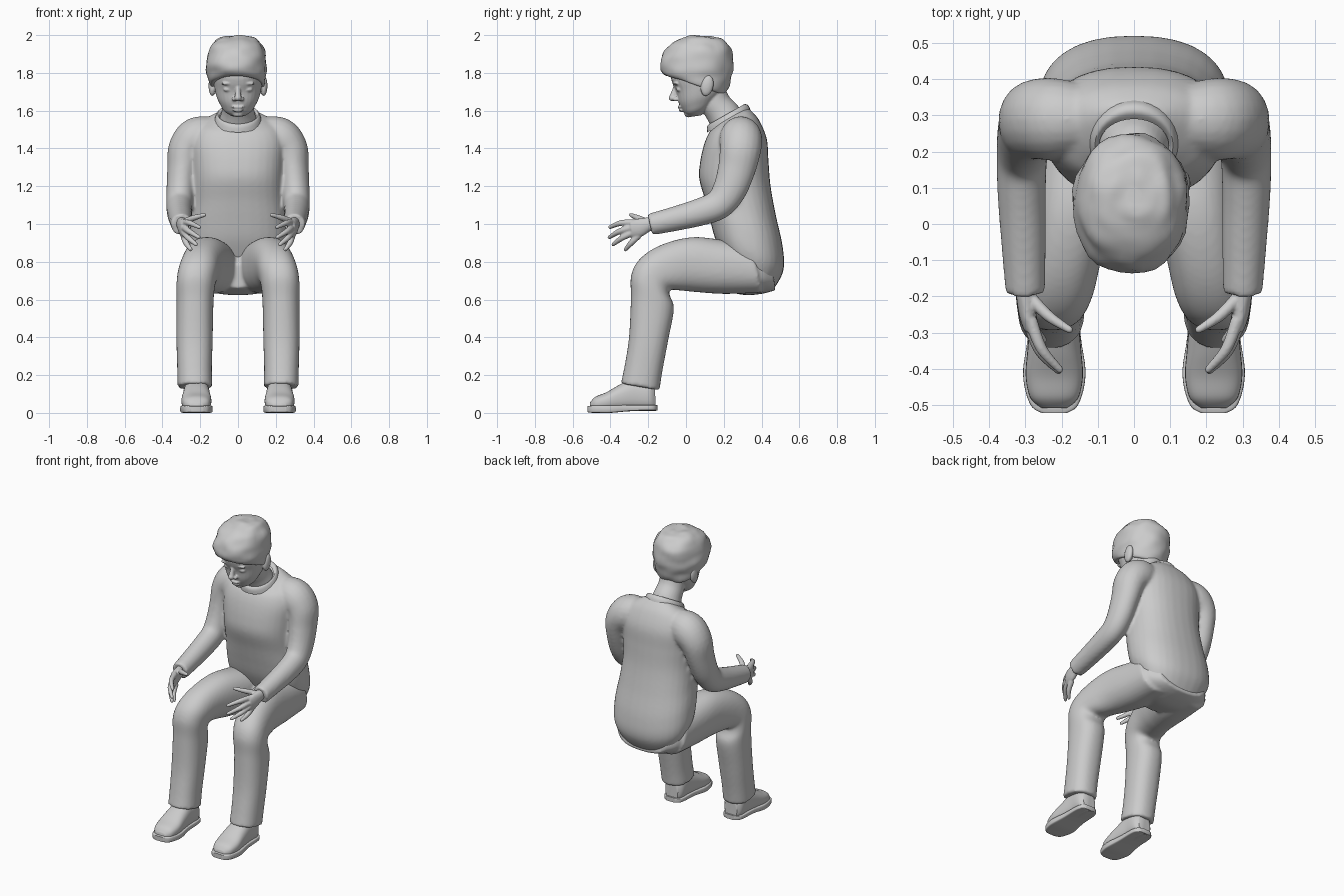
import bpy, bmesh, math
from mathutils import Vector, Matrix, noise

SEG = 32


def dense(rows, n=6):
    """Catmull-Rom interpolation of parameter rows."""
    out = []
    for i in range(len(rows) - 1):
        a, b, c, d = (rows[max(i - 1, 0)], rows[i], rows[i + 1], rows[min(i + 2, len(rows) - 1)])
        for k in range(n):
            t = k / n
            out.append([0.5 * (2 * q + (r - p) * t + (2 * p - 5 * q + 4 * r - s) * t * t
                               + (3 * q - p - 3 * r + s) * t ** 3) for p, q, r, s in zip(a, b, c, d)])
    return out + [list(rows[-1])]


def skin(bm, loops, cap=True):
    rings = [[bm.verts.new(p) for p in loop] for loop in loops]
    for a, b in zip(rings, rings[1:]):
        for i in range(len(a)):
            j = (i + 1) % len(a)
            bm.faces.new((a[i], a[j], b[j], b[i]))
    if cap:
        bm.faces.new(rings[0])
        bm.faces.new(rings[-1])


def loft(bm, rows, side=1, p=2.0, cap=True, n=6):
    """Rows: front y, front z, back y, back z, centre x, half width."""
    loops = []
    for fy, fz, by, bz, cx, w in dense(rows, n):
        loop = []
        for k in range(SEG):
            a = 2 * math.pi * k / SEG
            c, s = (math.copysign(abs(v) ** (2 / p), v) for v in (math.cos(a), math.sin(a)))
            loop.append((side * (cx + w * s), (fy + by) / 2 + (fy - by) / 2 * c,
                         (fz + bz) / 2 + (fz - bz) / 2 * c))
        loops.append(loop)
    skin(bm, loops, cap)


def tube(bm, rows, up, side=1):
    """Rows: x, y, z, radius along 'up', radius across it."""
    rows = dense(rows, 5)
    pts = [Vector(r[:3]) for r in rows]
    u, loops = Vector(up), []
    for i, r in enumerate(rows):
        t = (pts[min(i + 1, len(pts) - 1)] - pts[max(i - 1, 0)]).normalized()
        u = (u - t * u.dot(t)).normalized()
        v = t.cross(u)
        loop = []
        for k in range(20):
            a = 2 * math.pi * k / 20
            q = pts[i] + u * r[3] * math.cos(a) + v * r[4] * math.sin(a)
            loop.append((side * q.x, q.y, q.z))
        loops.append(loop)
    skin(bm, loops)


def ball(bm, loc, radii, tilt=0.0):
    m = Matrix.Translation(loc) @ Matrix.Rotation(tilt, 4, 'X') @ Matrix.Diagonal((*radii, 1))
    bmesh.ops.create_uvsphere(bm, u_segments=20, v_segments=12, radius=1, matrix=m)


def finish(name, bm, voxel=0, smooth=0):
    bmesh.ops.recalc_face_normals(bm, faces=bm.faces[:])
    me = bpy.data.meshes.new(name)
    bm.to_mesh(me)
    bm.free()
    me.polygons.foreach_set("use_smooth", [True] * len(me.polygons))
    me.set_sharp_from_angle(angle=math.radians(50))
    ob = bpy.data.objects.new(name, me)
    bpy.context.collection.objects.link(ob)
    if voxel:
        mod = ob.modifiers.new("fuse", 'REMESH')
        mod.mode, mod.voxel_size, mod.use_smooth_shade = 'VOXEL', voxel, True
    if smooth:
        mod = ob.modifiers.new("soften", 'SMOOTH')
        mod.factor, mod.iterations = 0.5, smooth
    return ob


# Sweater: torso and both sleeves fused
bm = bmesh.new()
loft(bm, [(.20, .82, .455, .64, 0, .215), (.155, .92, .515, .75, 0, .258), (.125, 1.03, .512, .88, 0, .262),
          (.10, 1.13, .475, 1.05, 0, .247), (.07, 1.24, .448, 1.2, 0, .24), (.075, 1.33, .437, 1.33, 0, .245),
          (.095, 1.42, .428, 1.45, 0, .25), (.12, 1.48, .39, 1.545, 0, .22), (.145, 1.51, .35, 1.595, 0, .16),
          (.16, 1.53, .325, 1.615, 0, .11)], p=2.35)
for s in (1, -1):
    tube(bm, [(.12, .29, 1.47, .09, .095), (.215, .29, 1.455, .113, .112), (.275, .288, 1.395, .11, .096),
              (.295, .268, 1.29, .10, .08), (.305, .23, 1.18, .09, .074), (.31, .175, 1.105, .08, .07),
              (.31, .08, 1.065, .074, .067), (.305, -.05, 1.03, .066, .062), (.30, -.19, .997, .058, .055)],
         (0, 1, 0), s)
finish("sweater", bm, .01, 7)

# Collar band
bm = bmesh.new()
loft(bm, [(.112, 1.485, .345, 1.59, 0, .128), (.112, 1.515, .332, 1.625, 0, .118), (.125, 1.53, .31, 1.635, 0, .108),
          (.145, 1.52, .29, 1.62, 0, .096)], cap=False, n=3)
finish("collar", bm)

# Trousers: seat and both legs fused
bm = bmesh.new()
loft(bm, [(.16, .79, .16, .66, 0, .12), (.28, .88, .30, .625, 0, .22), (.38, .86, .40, .63, 0, .235),
          (.45, .80, .475, .65, 0, .17)], p=2.4)
for s in (1, -1):
    loft(bm, [(.35, .89, .40, .635, .13, .125), (.2, .915, .2, .63, .14, .13), (.03, .93, .05, .64, .168, .116),
              (-.13, .89, -.03, .648, .195, .108), (-.24, .82, -.085, .65, .213, .106),
              (-.29, .73, -.085, .62, .224, .102), (-.292, .6, -.064, .55, .228, .098),
              (-.302, .4, -.095, .38, .23, .096), (-.325, .25, -.125, .22, .23, .092),
              (-.345, .155, -.14, .12, .228, .092)], s, 2.3)
finish("trousers", bm, .01, 6)

# Shoes: rounded upper and flat sole
for s, tag in ((1, "left"), (-1, "right")):
    bm = bmesh.new()
    loft(bm, [(-.508, .055, -.508, .015, .22, .035), (-.48, .085, -.48, .01, .22, .066),
              (-.42, .11, -.42, .01, .22, .079), (-.35, .15, -.34, .01, .22, .074),
              (-.28, .18, -.26, .01, .22, .068), (-.20, .17, -.19, .01, .22, .066),
              (-.165, .15, -.16, .01, .22, .045)], s, 2.5)
    finish(tag + "_shoe", bm)
    bm = bmesh.new()
    loft(bm, [(-.522, .035, -.522, .004, .22, .034), (-.505, .038, -.505, .001, .22, .062),
              (-.46, .04, -.46, 0, .22, .08), (-.40, .04, -.40, 0, .22, .086), (-.31, .042, -.31, .008, .22, .073),
              (-.21, .042, -.21, .012, .22, .07), (-.17, .042, -.17, .012, .22, .06),
              (-.152, .042, -.152, .012, .22, .035)], s, 7, n=4)
    finish(tag + "_sole", bm)

# Hands: palm, four fingers and thumb fused
fingers = [((.285, -.265, 1.008), (.255, -.345, 1.005), (.205, -.402, .983)),
           ((.29, -.27, .985), (.26, -.35, .962), (.208, -.405, .93)),
           ((.29, -.265, .962), (.265, -.335, .928), (.222, -.385, .892)),
           ((.287, -.25, .94), (.275, -.29, .90), (.25, -.32, .865)),
           ((.285, -.205, 1.01), (.235, -.255, 1.032), (.178, -.292, 1.048))]
for s, tag in ((1, "left"), (-1, "right")):
    bm = bmesh.new()
    tube(bm, [(.30, -.15, 1.005, .034, .03), (.298, -.20, .998, .038, .027), (.293, -.25, .98, .049, .024),
              (.286, -.29, .972, .043, .018)], (0, 0, 1), s)
    for joints in fingers:
        tube(bm, [(*q, r, r) for q, r in zip(joints, (.018, .0155, .0105))], (0, 0, 1), s)
        ball(bm, (s * joints[2][0], *joints[2][1:]), (.0105,) * 3)
    finish(tag + "_hand", bm, .005, 4)

# Head: skull, neck, nose, lips, eyes, brows and ears fused
bm = bmesh.new()
loft(bm, [(.03, 1.568, .08, 1.575, 0, .034), (-.003, 1.582, .13, 1.62, 0, .073), (-.024, 1.61, .17, 1.665, 0, .096),
          (-.04, 1.645, .2, 1.71, 0, .114), (-.052, 1.70, .22, 1.77, 0, .127), (-.072, 1.745, .232, 1.83, 0, .133),
          (-.08, 1.79, .228, 1.87, 0, .13), (-.06, 1.86, .2, 1.93, 0, .11)], p=2.15)
loft(bm, [(.15, 1.48, .30, 1.58, 0, .105), (.115, 1.55, .272, 1.63, 0, .088), (.085, 1.60, .225, 1.68, 0, .082),
          (.06, 1.66, .2, 1.75, 0, .08)])
tube(bm, [(0, -.05, 1.74, .012, .012), (0, -.06, 1.705, .015, .013), (0, -.07, 1.67, .019, .018)], (0, 1, 0))
ball(bm, (0, -.072, 1.667), (.019, .02, .017))
ball(bm, (0, -.031, 1.619), (.034, .014, .008))
ball(bm, (0, -.025, 1.602), (.028, .014, .009))
ball(bm, (0, .015, 1.583), (.032, .025, .018))
for s in (1, -1):
    ball(bm, (s * .02, -.054, 1.661), (.013, .016, .012))
    ball(bm, (s * .053, -.037, 1.712), (.025, .014, .012))
    ball(bm, (s * .055, -.052, 1.743), (.034, .014, .008))
    ball(bm, (s * .136, .112, 1.732), (.02, .034, .056), -.2)
finish("head", bm, .005, 4)

# Hair: tousled cap with a fringe
bm = bmesh.new()
loft(bm, [(-.06, 1.785, .19, 1.685, -.004, .12), (-.105, 1.785, .212, 1.695, -.005, .142),
          (-.134, 1.815, .235, 1.755, -.006, .157), (-.136, 1.86, .25, 1.83, -.007, .161),
          (-.105, 1.93, .243, 1.915, -.006, .147), (-.045, 1.977, .20, 1.972, -.004, .108),
          (.01, 1.992, .15, 1.99, -.002, .065), (.06, 1.997, .10, 1.997, 0, .02)], p=2.1, n=8)
bm.normal_update()
for v in bm.verts:
    centre = Vector((0, .06, 1.83))
    v.co += (v.co - centre).normalized() * noise.noise(v.co * 16) * .011
    v.co.z = min(v.co.z, 2.0)
finish("hair", bm, 0, 1)
